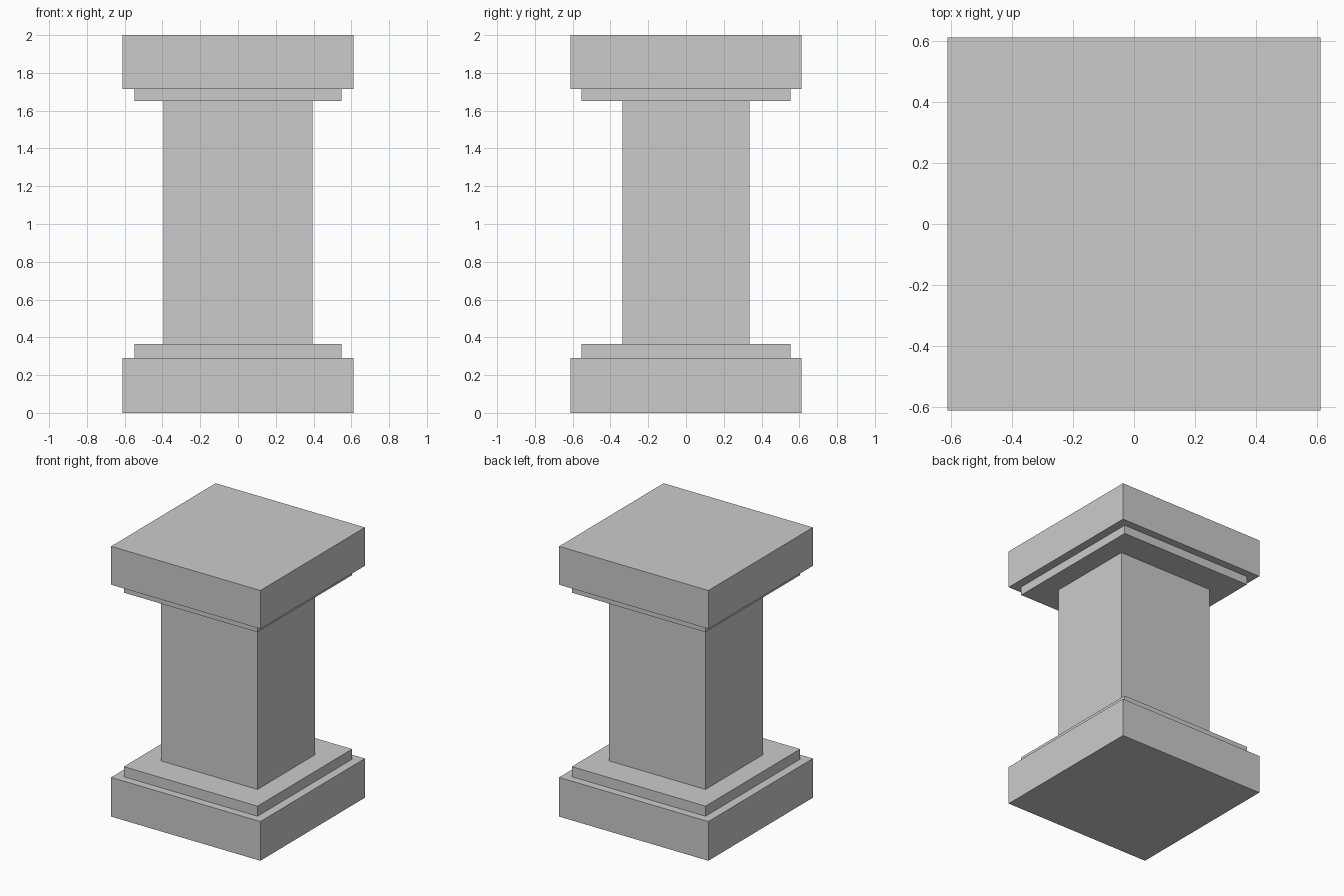
import bpy

if "Cube" in bpy.data.objects:
    bpy.data.objects.remove(bpy.data.objects["Cube"])


def block(name, half_x, half_y, z0, z1):
    """Axis-aligned box centred on x = y = 0, spanning z0 to z1."""
    bpy.ops.mesh.primitive_cube_add(size=1, location=(0, 0, (z0 + z1) / 2))
    ob = bpy.context.object
    ob.name = ob.data.name = name
    ob.scale = (2 * half_x, 2 * half_y, z1 - z0)
    bpy.ops.object.transform_apply(location=False, rotation=False, scale=True)
    return ob


# Base slab and its step
block("base_plinth", 0.611, 0.611, 0.0, 0.29)
block("base_step", 0.547, 0.553, 0.29, 0.365)

# Rectangular shaft
block("shaft", 0.395, 0.336, 0.365, 1.652)

# Capital step and top slab
block("capital_step", 0.547, 0.553, 1.652, 1.716)
block("top_slab", 0.611, 0.611, 1.716, 2.0)
